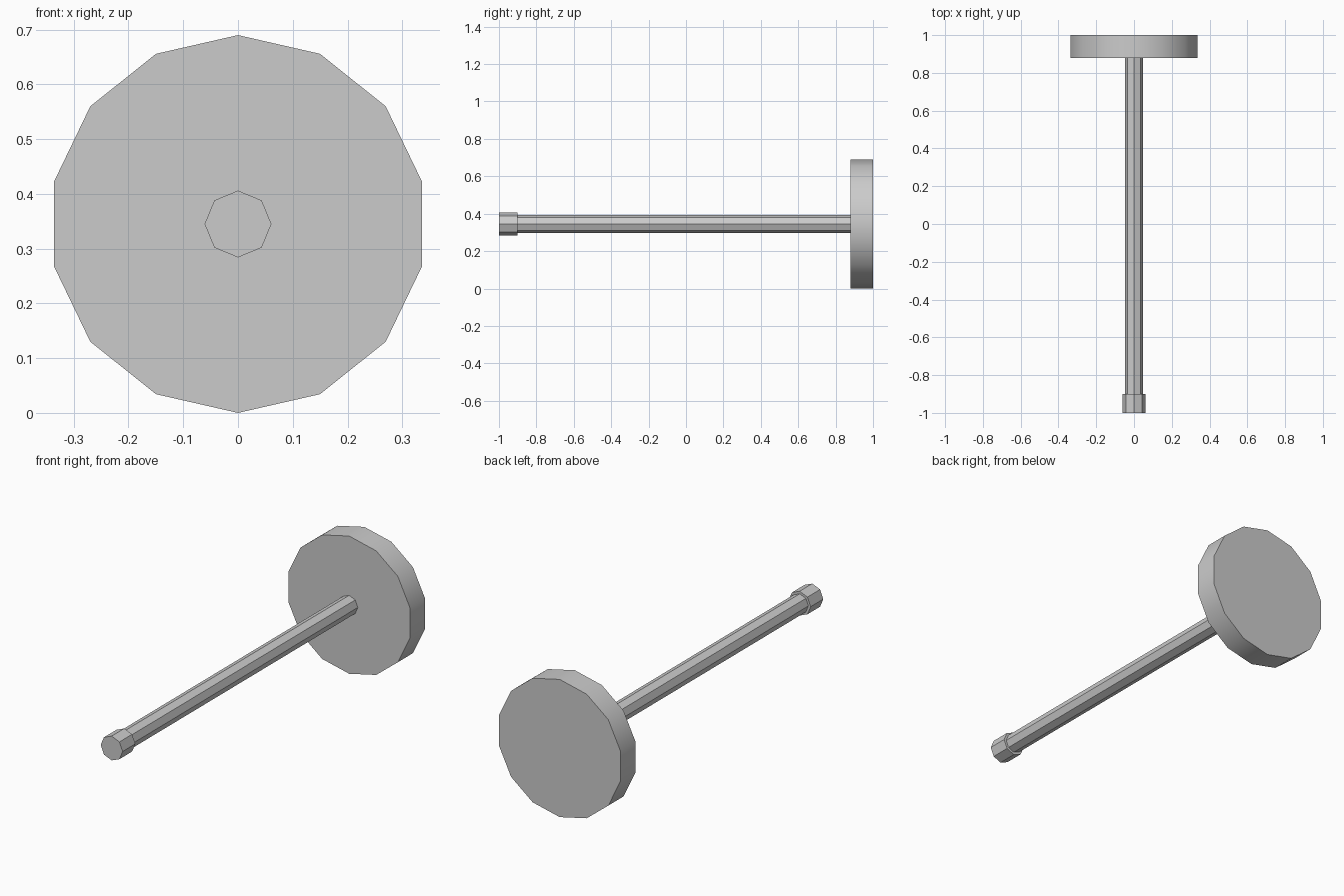
import bpy
import bmesh
from math import sin, cos, tau, radians
from mathutils import Vector

cube = bpy.data.objects.get("Cube")
if cube:
    bpy.data.objects.remove(cube, do_unlink=True)

AXIS_Z = 0.345

# Single plain grey
grey = bpy.data.materials.new("plain grey")
grey.use_nodes = True
colour = (0.6, 0.6, 0.6, 1)
grey.diffuse_color = colour
grey.node_tree.nodes["Principled BSDF"].inputs["Base Color"].default_value = colour


def prism(name, sides, radius, y_front, y_back):
    """Regular prism along y, with a corner pointing straight up."""
    bm = bmesh.new()
    ring = [bm.verts.new((radius * sin(tau * i / sides), y_front,
                          AXIS_Z + radius * cos(tau * i / sides)))
            for i in range(sides)]
    front = bm.faces.new(ring)
    result = bmesh.ops.extrude_face_region(bm, geom=[front], use_keep_orig=True)
    moved = [v for v in result["geom"] if isinstance(v, bmesh.types.BMVert)]
    bmesh.ops.translate(bm, verts=moved, vec=Vector((0, y_back - y_front, 0)))
    bmesh.ops.recalc_face_normals(bm, faces=bm.faces)
    mesh = bpy.data.meshes.new(name)
    bm.to_mesh(mesh)
    bm.free()
    mesh.materials.append(grey)
    obj = bpy.data.objects.new(name, mesh)
    bpy.context.collection.objects.link(obj)
    # Smooth the shallow disc rim, keep the octagonal edges sharp
    bpy.ops.object.select_all(action='DESELECT')
    obj.select_set(True)
    bpy.context.view_layer.objects.active = obj
    bpy.ops.object.shade_smooth_by_angle(angle=radians(30))
    return obj


prism("end_disc", 14, AXIS_Z, 0.88, 1.0)
prism("shaft", 8, 0.048, -0.9, 0.88)
prism("end_cap", 8, 0.061, -1.0, -0.9)
